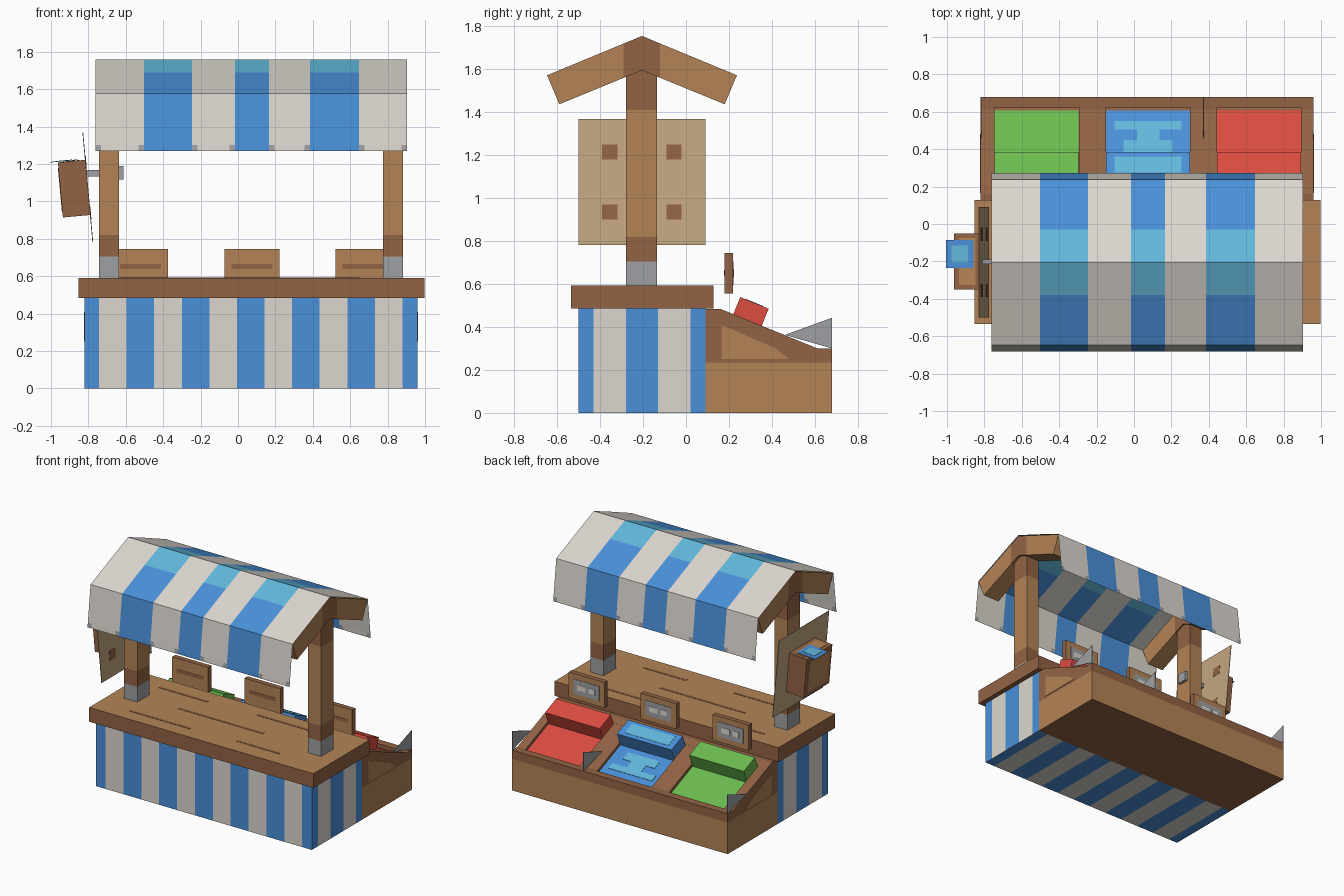
import bpy, bmesh, math
from mathutils import Vector

if "Cube" in bpy.data.objects:
    bpy.data.objects.remove(bpy.data.objects["Cube"])


def mat(name, hexa):
    m = bpy.data.materials.new(name)
    c = [int(hexa[i:i + 2], 16) / 255 for i in (0, 2, 4)]
    m.diffuse_color = [((v + .055) / 1.055) ** 2.4 if v > .04 else v / 12.92 for v in c] + [1]
    m.use_nodes = True
    m.node_tree.nodes["Principled BSDF"].inputs["Base Color"].default_value = m.diffuse_color
    return m


WHITE, BLUE, CYAN = mat("canvas white", "DCD7CF"), mat("blue", "4A90D9"), mat("light blue", "62B8DB")
DARK, LIGHT, TAN = mat("dark wood", "926344"), mat("light wood", "B48456"), mat("tan board", "C2A680")
GREY, GREEN, RED = mat("grey metal", "9FA0A3"), mat("green", "6CBD50"), mat("red", "DB4C40")


def finish(name, bm, mats, rule=None):
    bm.normal_update()
    if rule:
        for f in bm.faces:
            f.material_index = rule(f.calc_center_median(), f.normal)
    me = bpy.data.meshes.new(name)
    bm.to_mesh(me)
    bm.free()
    for m in mats:
        me.materials.append(m)
    ob = bpy.data.objects.new(name, me)
    bpy.context.collection.objects.link(ob)
    return ob


def prism(name, prof, x0, x1, mats, cuts=(), rule=None):
    """Extrude a (y, z) profile along x, slice it at the given (axis, values), colour by rule."""
    bm = bmesh.new()
    a = bm.faces.new([bm.verts.new((x0, y, z)) for y, z in prof])
    ext = bmesh.ops.extrude_face_region(bm, geom=[a])["geom"]
    for v in ext:
        if isinstance(v, bmesh.types.BMVert):
            v.co.x = x1
    bmesh.ops.recalc_face_normals(bm, faces=bm.faces)
    for axis, values in cuts:
        n = Vector([float(i == axis) for i in range(3)])
        for v in values:
            bmesh.ops.bisect_plane(bm, geom=bm.verts[:] + bm.edges[:] + bm.faces[:],
                                   plane_co=n * v, plane_no=n)
    return finish(name, bm, mats, rule)


def box(name, x0, x1, y0, y1, z0, z1, mats, cuts=(), rule=None):
    return prism(name, [(y0, z0), (y1, z0), (y1, z1), (y0, z1)], x0, x1, mats, cuts, rule)


# Striped counter skirt
xs = [-.743 + .1475 * k for k in range(12)]
ys = [-.43 + .15 * k for k in range(4)]


def skirt_rule(c, n):
    v, edges = (c.y, ys) if abs(n.x) > .5 else (c.x, xs)
    return sum(v > e for e in edges) % 2


box("counter_skirt", -.82, .96, -.5, .09, 0, .485, [BLUE, WHITE], [(0, xs), (1, ys)], skirt_rule)

# Counter top with grain streaks
box("counter_top", -.853, .997, -.535, .127, .485, .592, [DARK, LIGHT],
    rule=lambda c, n: int(n.z > .5))
for i, (x, y, w) in enumerate([(-.35, -.42, .5), (.45, -.4, .35), (0, -.2, .7), (-.45, 0, .4), (.4, .02, .5)]):
    box(f"counter_grain_{i}", x - w / 2, x + w / 2, y - .01, y + .01, .59, .594, [DARK])

# Posts with metal feet, and gable rafters
RAFTER = [(-.205, 1.755), (.237, 1.572), (.18, 1.437), (-.205, 1.595), (-.59, 1.437), (-.647, 1.572)]
for side, x0, x1, r0, r1 in (("left", -.743, -.635, -.76, -.625), ("right", .775, .882, .766, .901)):
    box(f"{side}_post", x0, x1, -.28, -.135, .592, 1.62, [GREY, DARK, LIGHT],
        [(2, (.705, .82, 1.41))],
        lambda c, n: 0 if c.z < .705 else 2 if .82 < c.z < 1.41 else 1)
    prism(f"{side}_rafter", RAFTER, r0, r1, [LIGHT, DARK], [(1, (-.29, -.12))],
          lambda c, n: int(abs(c.y + .205) < .086))

# Canvas awning: a thin sheet with stripes, light blue ridge patches and worn corners
E = [-.763, -.503, -.246, -.016, .166, .385, .647, .904]
cols = sorted(E + [E[i] + .03 for i in (0, 2, 4, 6)] + [E[i + 1] - .03 for i in (0, 2, 4, 6)])
half = [(.478, 1.27), (.475, 1.303), (.443, 1.576), (.175, 1.689)]
rows = [(-.205 - d, z) for d, z in half] + [(-.205, 1.76)] + [(-.205 + d, z) for d, z in half[::-1]]


def awning_rule(c, n):
    if sum(c.x > e for e in E) % 2 == 0:
        return 2 if c.z > 1.689 else 1
    return 3 if c.z < 1.303 and min(abs(c.x - e) for e in E) < .02 else 0


bm = bmesh.new()
grid = [[bm.verts.new((x, y, z)) for x in cols] for y, z in rows]
for a, b in zip(grid, grid[1:]):
    for i in range(len(cols) - 1):
        bm.faces.new((a[i], a[i + 1], b[i + 1], b[i]))
finish("awning", bm, [WHITE, BLUE, CYAN, GREY], awning_rule)

# Display crate: recessed sloping bed plus full-height dividers
FULL = [(.09, 0), (.68, 0), (.68, .3), (.612, .3), (.16, .484), (.09, .484)]
BED = [(.09, 0), (.68, 0), (.68, .3), (.622, .3), (.622, .27), (.215, .436), (.215, .462), (.16, .484), (.09, .484)]


def crate_rule(c, n):
    return int(c.z < .235 and abs(n.z) < .5)


box_cut = [(2, (.235,))]
prism("crate_bed", BED, -.747, .893, [DARK, LIGHT], box_cut, crate_rule)
for i, (x0, x1) in enumerate([(-.82, -.747), (-.294, -.15), (.3, .444), (.893, .96)]):
    prism(f"crate_divider_{i}", FULL, x0, x1, [DARK, LIGHT], box_cut, crate_rule)
for side, x in (("left", -.82), ("right", .96)):
    prism(f"crate_{side}_panel", [(.165, .25), (.165, .41), (.42, .3), (.48, .25)], x - .003, x + .003, [LIGHT])

# Metal corner plates on the crate
for i, x in enumerate((-.818, .372, .958)):
    prism(f"crate_corner_plate_{i}", [(.46, .363), (.68, .3), (.68, .443)], x - .002, x + .002, [GREY])


def on_slope(d0, d1, h0, h1):
    """Rectangle in the slope's own frame: distance down the slope, height above it."""
    a = math.atan2(.184, .452)
    c, s = math.cos(a), math.sin(a)
    return [(.16 + d * c + h * s, .484 - d * s + h * c)
            for d, h in ((d0, h0), (d1, h0), (d1, h1), (d0, h1))]


# Goods in each bay, with a price sign above
for name, cx, m in (("green", -.521, GREEN), ("blue", .075, BLUE), ("red", .668, RED)):
    x0, x1 = cx - .225, cx + .225
    prism(f"{name}_goods_bed", on_slope(.06, .492, -.035, -.02), x0, x1, [m])
    prism(f"{name}_goods_block", on_slope(.065, .208, -.03, .086), x0, x1, [m])
    if m == BLUE:
        for i, (d0, d1, h, w) in enumerate([(.09, .18, .083, .18), (.25, .32, -.022, .13),
                                            (.38, .43, -.022, .18), (.32, .38, -.022, .06)]):
            prism(f"water_patch_{i}", on_slope(d0, d1, h, h + .005), cx - w, cx + w, [CYAN])
    box(f"{name}_price_sign", cx - .148, cx + .148, .18, .218, .595 - .04, .745, [LIGHT, DARK],
        rule=lambda c, n: int(abs(n.y) < .5))
    box(f"{name}_sign_groove", cx - .11, cx + .11, .178, .182, .64, .665, [DARK])
    box(f"{name}_sign_label", cx - .105, cx + .105, .216, .221, .595, .705, [GREY])
    for j, (dx, w) in enumerate(((-.045, .025), (.04, .035))):
        box(f"{name}_sign_spot_{j}", cx + dx - w, cx + dx + w, .22, .223, .63, .67, [WHITE])

# Hanging notice board on the left, tilted outwards at the top
tilted = [box("notice_board", -.002, .002, -.295, .295, -.295, .295, [TAN]),
          box("notice_box", -.147, -.002, -.145, .155, -.148, .148, [DARK]),
          box("notice_box_face", -.15, -.146, -.115, .125, -.118, .118, [LIGHT]),
          box("notice_box_top", -.12, -.03, -.12, .13, .147, .15, [LIGHT]),
          box("notice_box_water", -.19, -.042, -.03, .12, .151, .154, [BLUE]),
          box("notice_box_water_patch", -.16, -.07, 0, .09, .153, .156, [CYAN])]
for i, y in enumerate((-.15, .15)):
    for j, z in enumerate((-.14, .14)):
        tilted.append(box(f"board_mark_{i}{j}", .001, .004, y - .035, y + .035, z - .035, z + .035, [DARK]))
for ob in tilted:
    ob.location = (-.803, -.205, 1.075)
    ob.rotation_euler.y = math.radians(-5.2)

# Metal hook through the left post
box("hook_rod", -.815, -.62, -.215, -.19, 1.133, 1.168, [GREY])
box("hook_cap", -.637, -.613, -.24, -.165, 1.118, 1.19, [GREY])
